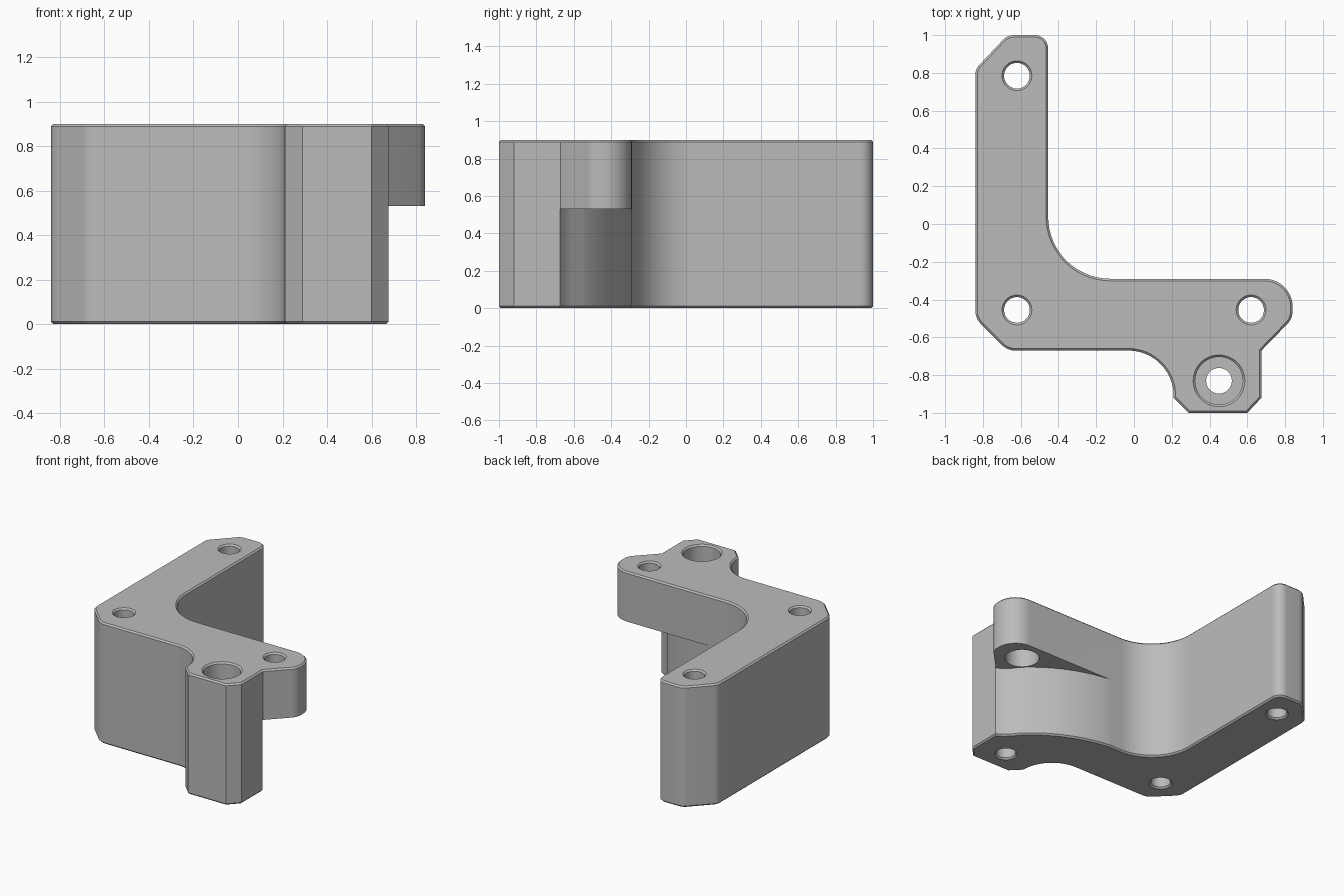
import bpy, bmesh, math
from mathutils import Vector

cube = bpy.data.objects.get("Cube")
if cube:
    bpy.data.objects.remove(cube, do_unlink=True)

HEIGHT, EAR_Z, CHAMFER = 0.9, 0.53, 0.011


def rounded(corners):
    """Turn (x, y, radius) corners into an outline with filleted corners."""
    out = []
    for i, (x, y, r) in enumerate(corners):
        p = Vector((x, y))
        if r == 0:
            out.append(p)
            continue
        a = (Vector(corners[i - 1][:2]) - p).normalized()
        b = (Vector(corners[(i + 1) % len(corners)][:2]) - p).normalized()
        half = a.angle(b) / 2
        centre = p + (a + b).normalized() * (r / math.sin(half))
        start = p + a * (r / math.tan(half)) - centre
        end = p + b * (r / math.tan(half)) - centre
        sweep = math.pi - 2 * half
        steps = max(3, round(sweep / math.radians(6)))
        for k in range(steps + 1):
            t = k / steps
            out.append(centre + (start * math.sin((1 - t) * sweep)
                                 + end * math.sin(t * sweep)) / math.sin(sweep))
    return out


def prism(name, outline, z0, z1):
    bm = bmesh.new()
    face = bm.faces.new([bm.verts.new((p[0], p[1], z0)) for p in outline])
    top = bmesh.ops.extrude_face_region(bm, geom=[face])["geom"]
    verts = [v for v in top if isinstance(v, bmesh.types.BMVert)]
    bmesh.ops.translate(bm, verts=verts, vec=(0, 0, z1 - z0))
    bmesh.ops.recalc_face_normals(bm, faces=bm.faces[:])
    mesh = bpy.data.meshes.new(name)
    bm.to_mesh(mesh)
    bm.free()
    obj = bpy.data.objects.new(name, mesh)
    bpy.context.collection.objects.link(obj)
    return obj


def circle(x, y, r, n=48):
    return [(x + r * math.cos(math.tau * i / n), y + r * math.sin(math.tau * i / n))
            for i in range(n)]


# Bracket body: L-shaped plate with an ear and a screw boss
body = prism("bracket_body", rounded([
    (-0.84, -0.5, 0.1), (-0.67, -0.67, 0.1), (0.21, -0.67, 0.24),
    (0.21, -0.92, 0), (0.29, -1, 0), (0.6, -1, 0), (0.675, -0.92, 0),
    (0.675, -0.67, 0), (0.84, -0.5, 0.1), (0.84, -0.29, 0.15),
    (-0.455, -0.29, 0.33), (-0.455, 1, 0.07), (-0.67, 1, 0.08),
    (-0.84, 0.82, 0.08)]), 0, HEIGHT)

# Curved relief under the ear
radius, cx, cy = 0.98, -0.13, -1.265
arc = [(cx + radius * math.sin(a), cy + radius * math.cos(a))
       for a in (0.03 + 0.73 * i / 24 for i in range(25))]
relief = arc + [(0.585, -0.606), (0.625, -0.645), (0.675, -0.675),
                (1, -0.675), (1, -0.1), (-0.1, -0.1)]
cutters = [prism("ear_relief", relief, -0.2, EAR_Z)]

# Through holes, then the wide bores in the boss and under the ear
ear, boss = (0.62, -0.455), (0.45, -0.83)
for x, y in [(-0.62, 0.785), (-0.62, -0.455), ear, boss]:
    cutters.append(prism("screw_hole", circle(x, y, 0.068), -0.3, HEIGHT + 0.3))
cutters.append(prism("boss_bore", circle(*boss, 0.126), HEIGHT - 0.35, HEIGHT + 0.2))
cutters.append(prism("ear_bore", circle(*ear, 0.117), EAR_Z - 0.2, EAR_Z + 0.18))

for cutter in cutters:
    cutter.hide_render = True
    mod = body.modifiers.new(cutter.name, 'BOOLEAN')
    mod.operation, mod.solver, mod.object = 'DIFFERENCE', 'EXACT', cutter

# Bake the cuts and drop the cutters
bpy.context.view_layer.update()
graph = bpy.context.evaluated_depsgraph_get()
baked = bpy.data.meshes.new_from_object(body.evaluated_get(graph))
body.modifiers.clear()
body.data = baked
for cutter in cutters:
    bpy.data.objects.remove(cutter, do_unlink=True)

# Small chamfer on every top and bottom rim
bm = bmesh.new()
bm.from_mesh(baked)
bmesh.ops.remove_doubles(bm, verts=bm.verts[:], dist=0.0005)
rims = []
for e in bm.edges:
    level = all(min(abs(v.co.z), abs(v.co.z - HEIGHT)) < 0.001 for v in e.verts)
    if level and len(e.link_faces) == 2 and e.calc_face_angle(0) > 1:
        rims.append(e)
bmesh.ops.bevel(bm, geom=rims, offset=CHAMFER, offset_type='OFFSET', segments=1,
                affect='EDGES', clamp_overlap=False)
bm.to_mesh(baked)
bm.free()

# Material
grey = bpy.data.materials.new("plain_grey")
grey.use_nodes = True
colour = (0.5, 0.5, 0.5, 1)
grey.diffuse_color = colour
grey.node_tree.nodes["Principled BSDF"].inputs["Base Color"].default_value = colour
baked.materials.clear()
baked.materials.append(grey)
for p in baked.polygons:
    p.material_index = 0

bpy.ops.object.select_all(action='DESELECT')
body.select_set(True)
bpy.context.view_layer.objects.active = body
bpy.ops.object.shade_smooth_by_angle(angle=math.radians(25))
